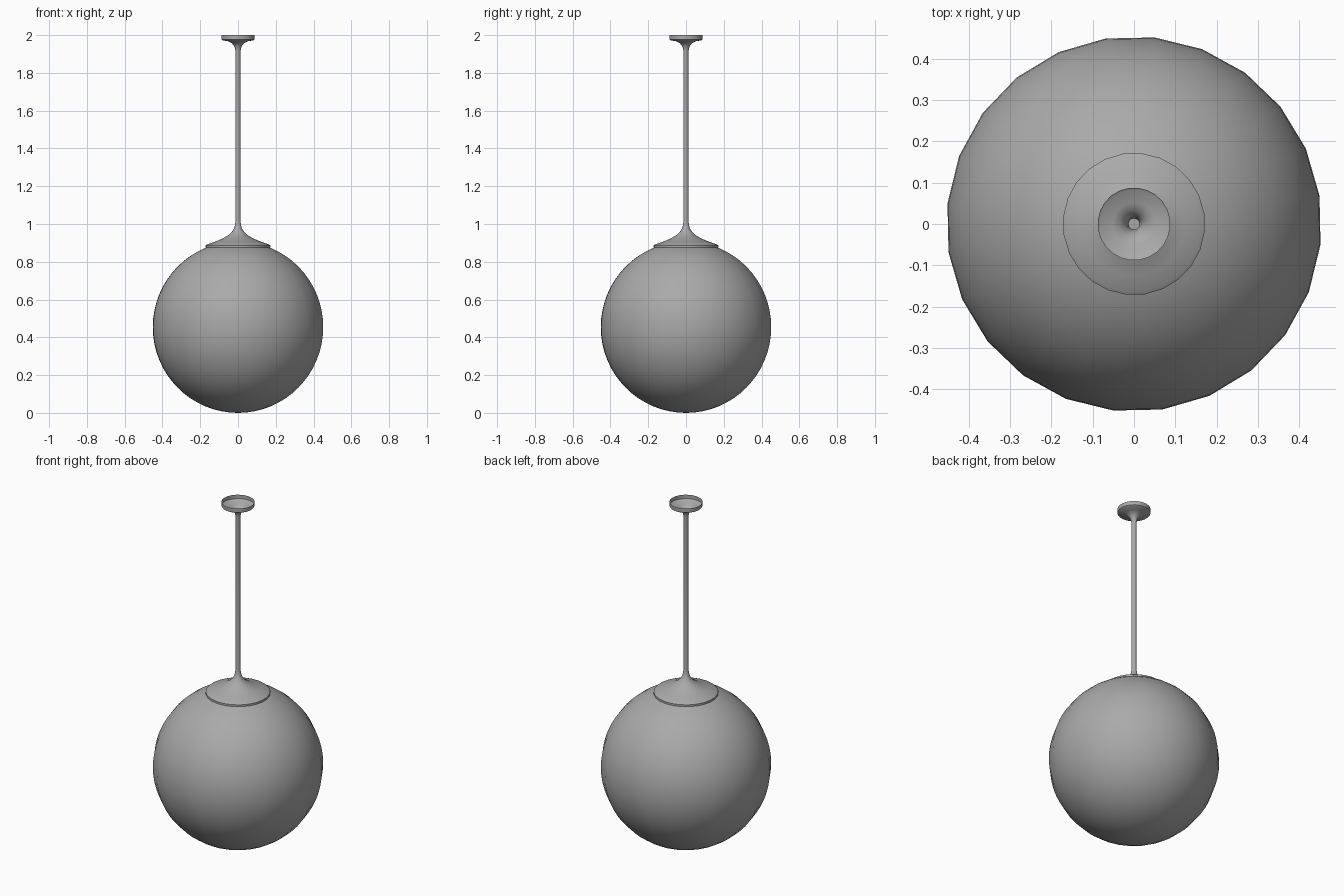
import bpy
import bmesh
from math import sin, cos, pi, radians

SIDES = 24
TURN = radians(8.7)

cube = bpy.data.objects.get("Cube")
if cube:
    bpy.data.objects.remove(cube, do_unlink=True)

grey = bpy.data.materials.new("plain grey")
grey.use_nodes = True
colour = (0.4, 0.4, 0.4, 1)
grey.diffuse_color = colour
grey.node_tree.nodes["Principled BSDF"].inputs["Base Color"].default_value = colour


def lathe(name, profile, angle):
    """Turn a bottom-to-top (radius, height) profile about z; zero radii become poles."""
    bm = bmesh.new()
    rings = []
    for r, z in profile:
        if r < 1e-6:
            rings.append([bm.verts.new((0, 0, z))] * SIDES)
        else:
            rings.append([bm.verts.new((r * cos(TURN + 2 * pi * i / SIDES),
                                        r * sin(TURN + 2 * pi * i / SIDES), z))
                          for i in range(SIDES)])
    for low, high in zip(rings, rings[1:]):
        for i in range(SIDES):
            j = (i + 1) % SIDES
            corners = dict.fromkeys((low[i], low[j], high[j], high[i]))
            bm.faces.new(list(corners))
    mesh = bpy.data.meshes.new(name)
    bm.to_mesh(mesh)
    bm.free()
    mesh.materials.append(grey)
    obj = bpy.data.objects.new(name, mesh)
    bpy.context.collection.objects.link(obj)
    bpy.ops.object.select_all(action='DESELECT')
    obj.select_set(True)
    bpy.context.view_layer.objects.active = obj
    bpy.ops.object.shade_smooth_by_angle(angle=radians(angle))
    return obj


# Round glass globe
R = 0.454
STEPS = 32
globe = [(R * sin(pi * k / STEPS), R - R * cos(pi * k / STEPS)) for k in range(STEPS + 1)]
lathe("globe_shade", globe, 60)

# Flared holder, thin hollow rod and open ceiling cup in one turned shell
stem = [
    (0.172, 0.876), (0.172, 0.887), (0.165, 0.892), (0.125, 0.905),
    (0.085, 0.922), (0.055, 0.938), (0.035, 0.955), (0.022, 0.975),
    (0.016, 0.995), (0.013, 1.02),
    (0.013, 1.91), (0.016, 1.93), (0.022, 1.945), (0.034, 1.958),
    (0.052, 1.967), (0.083, 1.973), (0.088, 1.977), (0.088, 2.0),
]
lathe("stem_and_ceiling_cup", stem, 40)
